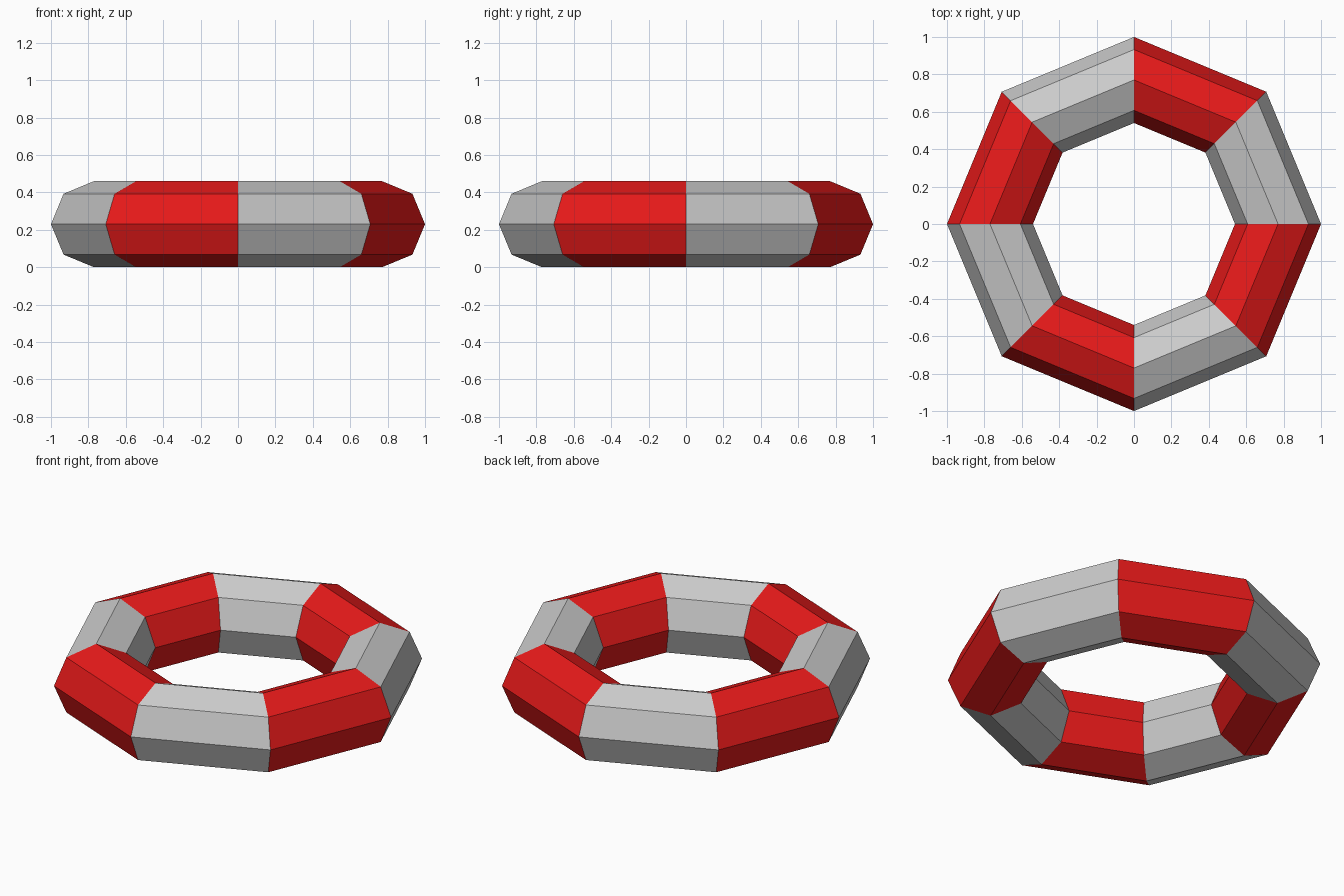
import bpy
import math

if "Cube" in bpy.data.objects:
    bpy.data.objects.remove(bpy.data.objects["Cube"])

# Ring: low-poly torus, eight segments with an eight-sided cross-section
bpy.ops.mesh.primitive_torus_add(
    major_segments=8, minor_segments=8,
    major_radius=0.77, minor_radius=0.23, location=(0, 0, 0.23))
ring = bpy.context.object
ring.name = "swim_ring"
mesh = ring.data

# Red stripes on every second segment; the empty first slot stays grey
red = bpy.data.materials.new("red")
red.diffuse_color = (0.8, 0.01, 0.01, 1)
red.use_nodes = True
red.node_tree.nodes["Principled BSDF"].inputs["Base Color"].default_value = red.diffuse_color
mesh.materials.clear()
mesh.materials.append(None)
mesh.materials.append(red)
for face in mesh.polygons:
    angle = math.atan2(face.center.y, face.center.x) % math.tau
    face.material_index = int(angle / (math.pi / 4)) % 2
    face.use_smooth = False
